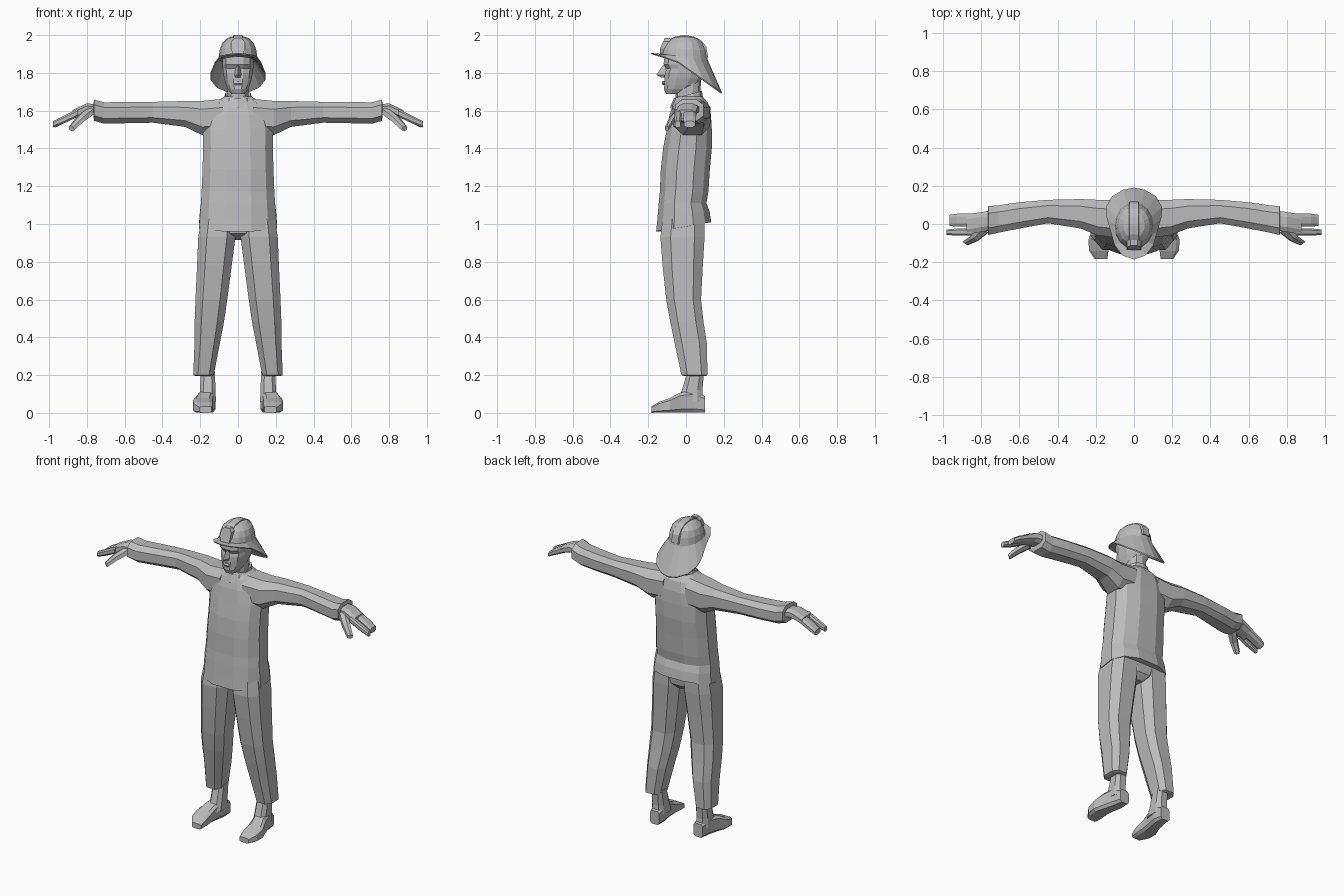
import bpy, bmesh, math
from mathutils import Vector as V

grey = bpy.data.materials.new("plain_grey")
grey.diffuse_color = (0.5, 0.5, 0.5, 1)


def loft(name, rings):
    """Skin a closed tube through equal-sized rings and cap both ends."""
    bm = bmesh.new()
    loops = [[bm.verts.new(p) for p in r] for r in rings]
    n = len(loops[0])
    for a, b in zip(loops, loops[1:]):
        for i in range(n):
            j = (i + 1) % n
            bm.faces.new((a[i], a[j], b[j], b[i]))
    bm.faces.new(loops[0][::-1])
    bm.faces.new(loops[-1])
    bmesh.ops.recalc_face_normals(bm, faces=bm.faces)
    me = bpy.data.meshes.new(name)
    bm.to_mesh(me)
    bm.free()
    me.materials.append(grey)
    ob = bpy.data.objects.new(name, me)
    bpy.context.collection.objects.link(ob)
    return ob


def ring(c, u, v, n=12, p=0.8):
    """Rounded-box ring around c with half-axes u and v."""
    out = []
    for i in range(n):
        t = 2 * math.pi * (i + 0.5) / n
        a, b = math.cos(t), math.sin(t)
        out.append(V(c) + V(u) * math.copysign(abs(a) ** p, a)
                   + V(v) * math.copysign(abs(b) ** p, b))
    return out


def flat(z, hw, y0, y1, cx=0, tilt=0, n=12, p=0.8):
    """Level ring; tilt lifts the back and drops the front."""
    return ring((cx, (y0 + y1) / 2, z), (hw, 0, 0), (0, (y1 - y0) / 2, tilt), n, p)


def upright_x(x, y0, y1, z0, z1, s, n=8, p=0.75):
    """Ring across a limb running along x."""
    return ring((s * x, (y0 + y1) / 2, (z0 + z1) / 2),
                (0, (y1 - y0) / 2, 0), (0, 0, (z1 - z0) / 2), n, p)


# Jacket body, with a hem that dips at the front
loft("jacket", [
    flat(0.985, 0.19, -0.14, 0.11, tilt=0.025),
    flat(0.985, 0.213, -0.162, 0.138, tilt=0.025),
    flat(1.05, 0.208, -0.155, 0.128, tilt=0.02),
    flat(1.11, 0.202, -0.148, 0.112), flat(1.17, 0.198, -0.142, 0.122),
    flat(1.29, 0.193, -0.137, 0.13), flat(1.40, 0.19, -0.125, 0.14),
    flat(1.50, 0.192, -0.105, 0.14), flat(1.58, 0.17, -0.09, 0.135),
    flat(1.64, 0.13, -0.07, 0.12), flat(1.675, 0.075, -0.05, 0.09)])
# Collar and neck
loft("collar", [flat(1.63, 0.085, -0.085, 0.09, tilt=0.015, n=10),
                flat(1.685, 0.07, -0.065, 0.085, tilt=0.02, n=10),
                flat(1.67, 0.055, -0.05, 0.07, tilt=0.02, n=10)])
loft("neck", [flat(1.62, 0.056, -0.055, 0.07, n=10),
              flat(1.76, 0.058, -0.055, 0.08, n=10)])

# Head with chin, cheeks, eye sockets and brow
loft("head", [
    flat(1.688, 0.036, -0.106, -0.03), flat(1.715, 0.056, -0.119, 0.04),
    flat(1.735, 0.064, -0.117, 0.065), flat(1.77, 0.075, -0.117, 0.088),
    flat(1.80, 0.081, -0.114, 0.095), flat(1.822, 0.083, -0.106, 0.1),
    flat(1.845, 0.085, -0.122, 0.1), flat(1.90, 0.085, -0.115, 0.1)])
loft("nose", [
    [(-0.008, -0.105, 1.84), (0.008, -0.105, 1.84), (0, -0.122, 1.84)],
    [(-0.022, -0.105, 1.79), (0.022, -0.105, 1.79), (0, -0.157, 1.79)],
    [(-0.018, -0.105, 1.775), (0.018, -0.105, 1.775), (0, -0.13, 1.775)]])
loft("lips", [flat(1.735, 0.016, -0.122, -0.1, n=6),
              flat(1.745, 0.028, -0.128, -0.1, n=6),
              flat(1.757, 0.014, -0.125, -0.1, n=6)])

# Helmet: sweeping brim outline, then the dome
half = [(0, -.185), (.06, -.165), (.102, -.11), (.122, -.04), (.145, .04),
        (.146, .09), (.115, .145), (.055, .18), (0, .19)]
outline = half + [(-x, y) for x, y in half[-2:0:-1]]


def brim_z(y):
    return 1.865 - (y + 0.05) * (0.70 if y > -0.05 else 0.30)


def dome_ring(k, z, tilt=0.0):
    pts = []
    for i in range(16):
        t = 2 * math.pi * i / 16
        yy = -math.cos(t)
        pts.append((0.1 * k * math.sin(t), -0.008 + 0.12 * k * yy, z - tilt * yy))
    return pts


loft("helmet", [
    dome_ring(0.92, 1.865, 0.02),
    [(x * 0.98, y * 0.98, brim_z(y) - 0.007) for x, y in outline],
    [(x, y, brim_z(y)) for x, y in outline],
    dome_ring(1.02, 1.885, 0.015), dome_ring(0.96, 1.925, 0.005),
    dome_ring(0.82, 1.96), dome_ring(0.56, 1.984), dome_ring(0.25, 1.994)])
# Raised ridge over the dome and front plate
ridge = []
for i in range(9):
    a = math.pi * i / 8
    c, s = math.cos(a), max(0.0, math.sin(a)) ** 0.8
    ridge.append([(w, -0.008 - r * c, 1.885 + h * s) for w, r, h in
                  ((-0.03, 0.105, 0.095), (-0.024, 0.125, 0.115),
                   (0.024, 0.125, 0.115), (0.03, 0.105, 0.095))])
loft("helmet_ridge", ridge)
plate = [(-.028, 1.90), (.028, 1.90), (.038, 1.93), (.036, 1.965),
         (.018, 1.985), (-.018, 1.985), (-.036, 1.965), (-.038, 1.93)]
loft("helmet_front_plate", [
    [(x, -0.085, z) for x, z in plate],
    [(x, -0.137 + max(0, z - 1.93) * 0.45, z) for x, z in plate]])

# Trouser seat joining the two legs
loft("trouser_seat", [flat(0.915, 0.03, -0.05, 0.06), flat(0.95, 0.12, -0.12, 0.095),
                      flat(1.03, 0.185, -0.135, 0.105)])

for s, side in ((-1, "left"), (1, "right")):
    # Sleeve with a flared cuff
    loft(side + "_sleeve", [upright_x(*r, s) for r in (
        (.08, -.08, .13, 1.47, 1.668), (.19, -.065, .132, 1.465, 1.657),
        (.28, -.028, .135, 1.51, 1.655), (.45, 0, .13, 1.533, 1.65),
        (.60, -.028, .118, 1.53, 1.648), (.71, -.05, .102, 1.528, 1.648),
        (.762, -.062, .098, 1.543, 1.662), (.765, -.04, .08, 1.565, 1.645))])
    # Palm, two finger groups and thumb
    loft(side + "_palm", [upright_x(*r, s) for r in (
        (.74, -.035, .075, 1.575, 1.635), (.80, -.045, .065, 1.578, 1.64),
        (.875, -.058, .055, 1.555, 1.605))])
    for part, y0, y1, end in (("fingers", -.016, .056, .965),
                              ("forefinger", -.062, -.022, .98)):
        loft(side + "_" + part, [upright_x(*r, s) for r in (
            (.85, y0, y1, 1.565, 1.61), (.925, y0, y1, 1.53, 1.573),
            (end, y0 + .004, y1 - .006, 1.51, 1.545))])
    loft(side + "_thumb", [
        ring((s * x, y, z), (s * .02 * k, .014 * k, 0), (.004 * s, 0, .02 * k), 6)
        for x, y, z, k in ((.785, -.03, 1.595, 1.2), (.835, -.075, 1.555, 1),
                           (.882, -.102, 1.505, .7))])
    # Trouser leg
    loft(side + "_trouser_leg", [
        flat(z, (b - a) / 2, y0, y1, s * (a + b) / 2, n=8, p=0.7)
        for z, a, b, y0, y1 in (
            (1.03, .01, .20, -.13, .105), (.93, .008, .216, -.142, .105),
            (.78, .028, .222, -.13, .095), (.60, .052, .23, -.11, .085),
            (.48, .07, .234, -.088, .098), (.37, .092, .234, -.065, .115),
            (.20, .125, .24, -.028, .118), (.195, .135, .225, -.01, .105))])
    # Boot: ankle shaft and foot
    loft(side + "_boot_shaft", [
        flat(z, hw, y0, y1, s * .16, n=8, p=0.7) for z, hw, y0, y1 in (
            (.06, .046, -.05, .095), (.12, .043, -.025, .09), (.22, .04, .005, .098))])
    loft(side + "_boot_foot", [
        ring((s * cx, y, h / 2), (hw, 0, 0), (0, 0, h / 2), 8, 0.45)
        for y, cx, hw, h in (
            (-.183, .172, .034, .035), (-.14, .184, .052, .06), (-.085, .187, .054, .08),
            (-.03, .175, .046, .11), (.04, .16, .043, .12), (.10, .157, .034, .09))])
